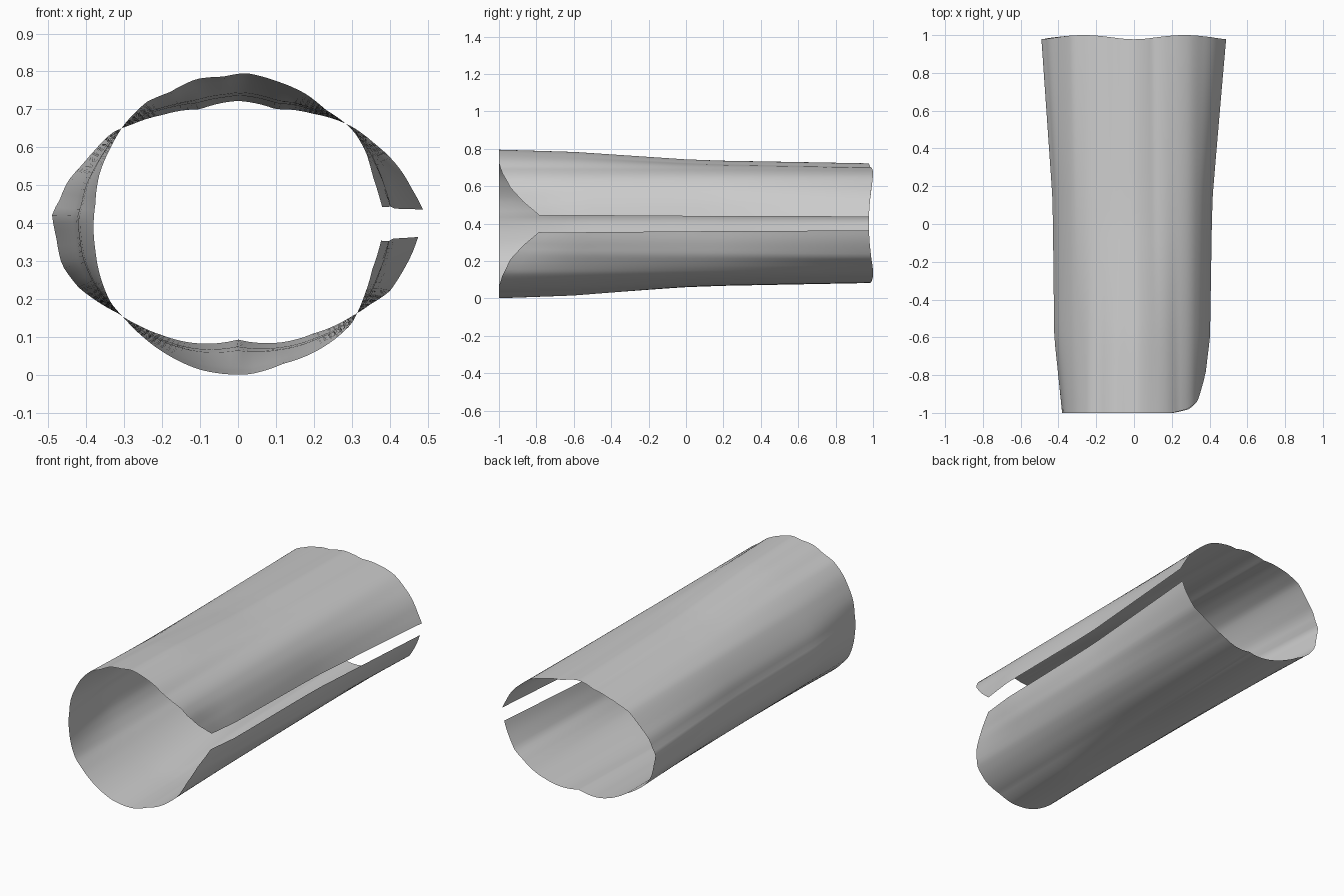
import bpy, bmesh, math

if "Cube" in bpy.data.objects:
    bpy.data.objects.remove(bpy.data.objects["Cube"])

COLS, ROWS = 144, 28
MID_Z = 0.4

# outlines of the two ends (x, z), from the upper slit edge round to the lower one
FRONT = [(.354, .44), (.347, .52), (.336, .585), (.31, .635), (.287, .66), (.23, .70), (.18, .74),
         (.10, .775), (.02, .796), (-.04, .786), (-.11, .78), (-.18, .745), (-.24, .72),
         (-.30, .66), (-.335, .60), (-.365, .53), (-.376, .45), (-.376, .33), (-.36, .25),
         (-.335, .19), (-.30, .15), (-.25, .10), (-.18, .05), (-.10, .014), (.03, .002),
         (.12, .03), (.18, .05), (.25, .09), (.30, .135), (.325, .19), (.345, .28), (.354, .355)]
BACK = [(.49, .435), (.46, .49), (.43, .54), (.40, .575), (.36, .61), (.30, .655), (.20, .688),
        (.10, .70), (.05, .715), (0, .722), (-.05, .715), (-.10, .70), (-.20, .685),
        (-.28, .66), (-.33, .64), (-.38, .59), (-.41, .555), (-.45, .51), (-.472, .46),
        (-.492, .425), (-.48, .36), (-.465, .29), (-.42, .23), (-.38, .20), (-.32, .165),
        (-.26, .13), (-.20, .105), (-.12, .085), (0, .094), (.12, .087), (.20, .11),
        (.30, .155), (.35, .187), (.40, .22), (.43, .265), (.46, .32), (.477, .365)]


def lerp_table(table, x):
    if x <= table[0][0]:
        return table[0][1]
    for (x0, y0), (x1, y1) in zip(table, table[1:]):
        if x <= x1:
            return y0 + (y1 - y0) * (x - x0) / (x1 - x0)
    return table[-1][1]


def polar(points):
    return [(math.atan2(z - MID_Z, x) % math.tau, math.hypot(x, z - MID_Z)) for x, z in points]


FRONT_R, BACK_R = polar(FRONT), polar(BACK)
# how far each station has blended from the front outline to the back one
SIDE = [(-1, 0), (-.6, .38), (0, .44), (.15, .47), (1, 1)]
CROWN = [(-1, 0), (-.6, .16), (0, .70), (.2, .80), (1, 1)]
# notch depth at the front, by angle from the slit in degrees
NOTCH = [(6, -.78), (18, -.87), (30, -.94), (44, -.982), (58, -1)]


def surface_point(u, v):
    # slit edges run nearly parallel, so their angle narrows to the back
    y_guess = -1 + 2 * v
    lo = math.radians(6.2 - 1.1 * (y_guess + .8))
    hi = math.tau - math.radians(6.7 - 1.3 * (y_guess + .8))
    a = lo + (hi - lo) * u
    from_slit = math.degrees(min(a, math.tau - a))
    y0 = lerp_table(NOTCH, from_slit)
    y1 = .989 - .011 * math.cos(4 * a)
    y = y0 + (y1 - y0) * v
    c2 = math.cos(a) ** 2
    f = lerp_table(SIDE, y) * c2 + lerp_table(CROWN, y) * (1 - c2)
    r = lerp_table(FRONT_R, a) * (1 - f) + lerp_table(BACK_R, a) * f
    return r * math.cos(a), y, MID_Z + r * math.sin(a)


# split sleeve: one thin open sheet
bm = bmesh.new()
grid = [[bm.verts.new(surface_point(i / COLS, j / ROWS)) for i in range(COLS + 1)]
        for j in range(ROWS + 1)]
for j in range(ROWS):
    for i in range(COLS):
        bm.faces.new((grid[j][i], grid[j + 1][i], grid[j + 1][i + 1], grid[j][i + 1]))
bm.normal_update()
# make the faces point away from the axis
f = bm.faces[len(bm.faces) // 2] if bm.faces.ensure_lookup_table() is None else None
c = f.calc_center_median()
if f.normal.x * c.x + f.normal.z * (c.z - MID_Z) < 0:
    bmesh.ops.reverse_faces(bm, faces=bm.faces[:])
for face in bm.faces:
    face.smooth = True
mesh = bpy.data.meshes.new("split_sleeve")
bm.to_mesh(mesh)
bm.free()
sleeve = bpy.data.objects.new("split_sleeve", mesh)
bpy.context.collection.objects.link(sleeve)
grey = bpy.data.materials.new("plain grey")
grey.diffuse_color = (.6, .6, .6, 1)
grey.use_nodes = True
grey.node_tree.nodes["Principled BSDF"].inputs["Base Color"].default_value = grey.diffuse_color
mesh.materials.append(grey)
